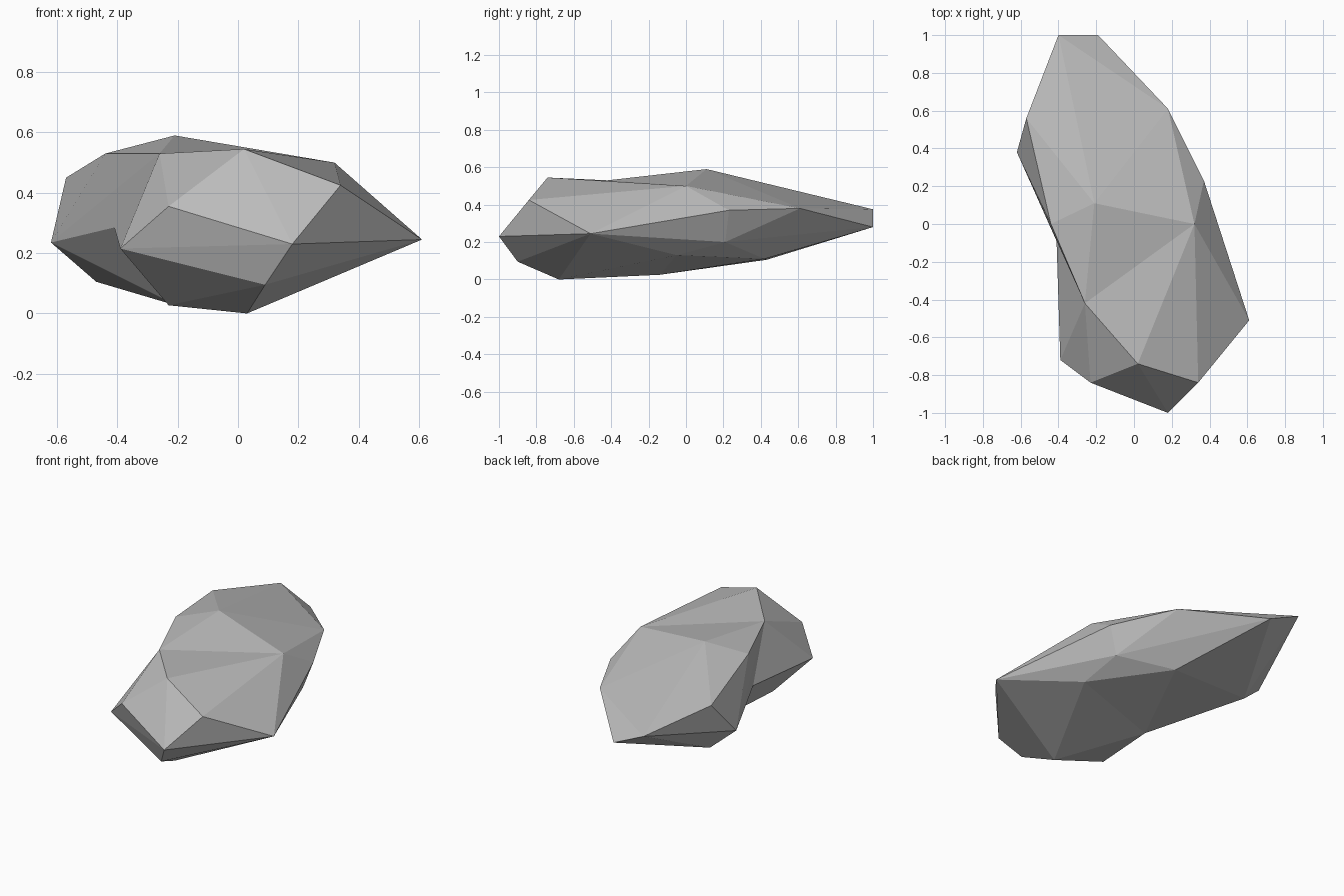
import bpy
import bmesh

# Remove the default cube
cube = bpy.data.objects.get("Cube")
if cube:
    bpy.data.objects.remove(cube, do_unlink=True)

# Plain grey stone
stone = bpy.data.materials.new("grey stone")
stone.use_nodes = True
colour = (0.5, 0.5, 0.5, 1)
stone.diffuse_color = colour
shader = next(n for n in stone.node_tree.nodes if n.type == "BSDF_PRINCIPLED")
shader.inputs["Base Color"].default_value = colour
shader.inputs["Roughness"].default_value = 0.9


def chipped_lump(name, corners):
    """Flat-faced lump of stone: the convex skin around its chipped corners."""
    bm = bmesh.new()
    for corner in corners:
        bm.verts.new(corner)
    result = bmesh.ops.convex_hull(bm, input=bm.verts[:])
    # Discard corners that fall inside the skin
    unused = [v for v in bm.verts if not v.link_faces]
    bmesh.ops.delete(bm, geom=unused, context="VERTS")
    bmesh.ops.recalc_face_normals(bm, faces=bm.faces[:])
    for face in bm.faces:
        face.smooth = False
    mesh = bpy.data.meshes.new(name)
    bm.to_mesh(mesh)
    bm.free()
    mesh.materials.append(stone)
    lump = bpy.data.objects.new(name, mesh)
    bpy.context.scene.collection.objects.link(lump)
    return lump


# Corners along the crease where the two lumps meet
crease = [
    (-.26, -.42, .53),   # top right
    (.32, 0, .5),        # top left
    (.61, -.51, .245),   # left spur
    (.33, -.05, .13),    # lower left
    (-.2, -.14, .025),   # underside
    (-.41, -.09, .285),  # notch on the right side
]

# Long rear lump
rear_crown = [(-.21, .11, .59), (-.44, 0, .53), (-.57, .56, .45)]
rear_rim = [(-.4, 1, .375), (-.19, 1, .28), (.18, .61, .38),
            (.37, .23, .37), (-.62, .38, .235)]
rear_base = [(.31, .21, .2), (.04, .42, .11), (-.47, .43, .105)]
chipped_lump("rock_rear", crease + rear_crown + rear_rim + rear_base)

# Blunt front lump
front_crown = [(.02, -.74, .545), (.34, -.84, .425), (-.23, -.84, .355)]
front_rim = [(.18, -1, .23), (-.39, -.72, .215)]
front_base = [(.09, -.9, .095), (.03, -.68, 0), (-.23, -.55, .027)]
chipped_lump("rock_front", crease + front_crown + front_rim + front_base)
